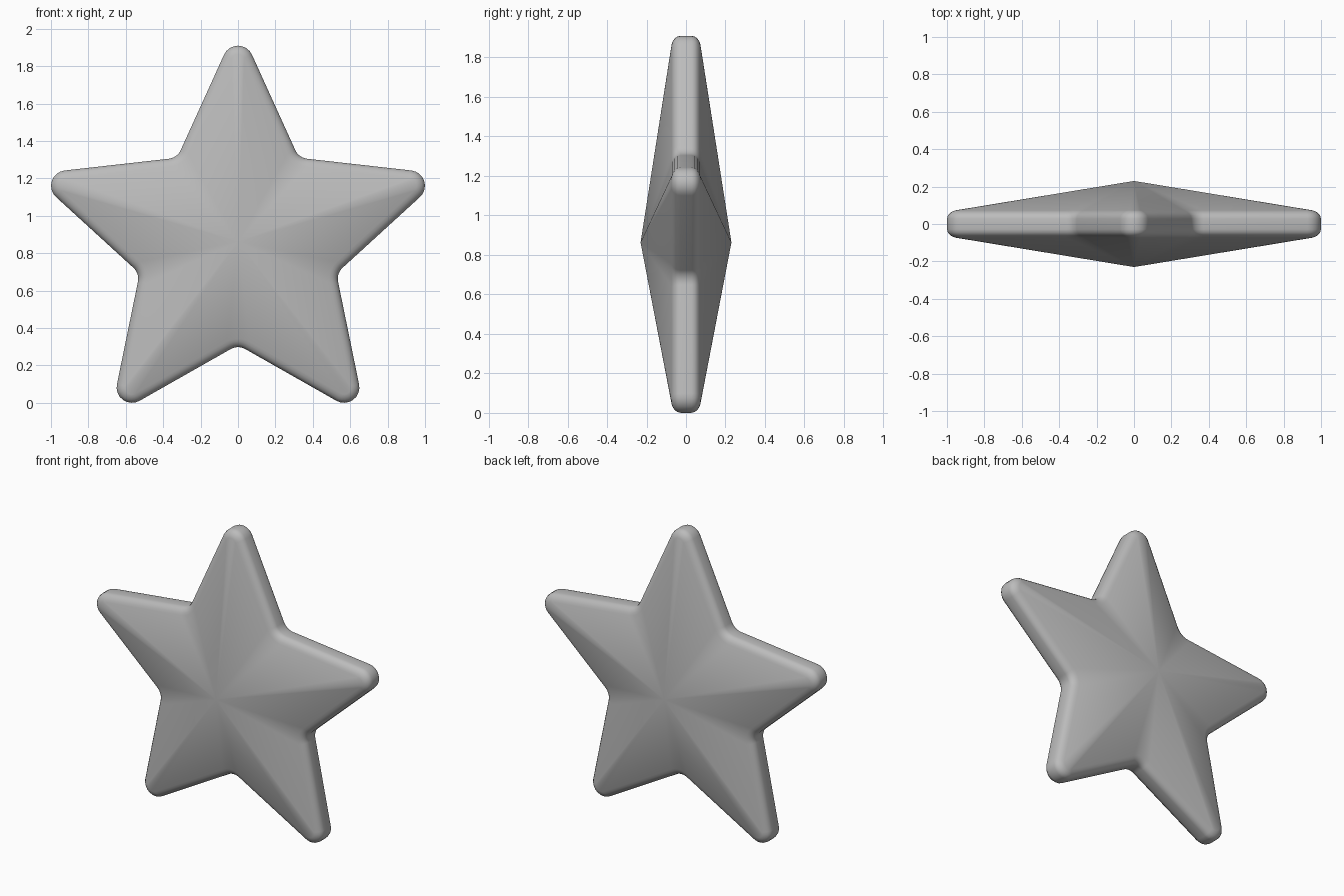
import bpy, bmesh, math
from mathutils import Vector

if "Cube" in bpy.data.objects:
    bpy.data.objects.remove(bpy.data.objects["Cube"])

CENTRE_Z = 0.863
TIP_R, VALLEY_R = 1.163, 0.553      # sharp star corners
TIP_FILLET, VALLEY_FILLET = 0.082, 0.08
APEX = 0.23                         # half thickness at the centre
STEPS = 8                           # segments per rounded corner


def star_outline():
    """Rounded star as (point, outward normal) pairs."""
    half = math.atan2(VALLEY_R * math.sin(math.pi / 5),
                      TIP_R - VALLEY_R * math.cos(math.pi / 5))
    tip_centre = TIP_R - TIP_FILLET / math.sin(half)
    valley_centre = VALLEY_R + VALLEY_FILLET / math.sin(half + math.pi / 5)
    tip_sweep = math.pi / 2 - half
    valley_sweep = math.pi / 2 - half - math.pi / 5
    out = []
    for k in range(5):
        for angle, dist, rad, sweep, sign in (
                (0, tip_centre, TIP_FILLET, tip_sweep, 1),
                (math.pi / 5, valley_centre, VALLEY_FILLET, valley_sweep, -1)):
            a = math.pi / 2 + k * math.tau / 5 + angle
            c = Vector((math.cos(a), math.sin(a))) * dist
            for i in range(STEPS + 1):
                t = a + sign * sweep * (2 * i / STEPS - 1)
                n = Vector((math.cos(t), math.sin(t)))
                out.append((c + n * rad * sign, n))
    return out


outline = star_outline()
bm = bmesh.new()

# Rounded rim: (inset, depth) from front to back
front = [(0.045, -0.073), (0.03, -0.068), (0.015, -0.058), (0.004, -0.045), (0.0, -0.028)]
rim = front + [(d, -y) for d, y in reversed(front)]
rings = []
for inset, y in rim:
    rings.append([bm.verts.new((p.x - n.x * inset, y, p.y - n.y * inset + CENTRE_Z))
                  for p, n in outline])
count = len(outline)
for a, b in zip(rings, rings[1:]):
    for i in range(count):
        j = (i + 1) % count
        bm.faces.new((a[i], a[j], b[j], b[i]))

# Faceted front and back rising to a central point
for ring, y in ((rings[0], -APEX), (rings[-1], APEX)):
    apex = bm.verts.new((0, y, CENTRE_Z))
    for i in range(count):
        bm.faces.new((ring[i], ring[(i + 1) % count], apex))

bmesh.ops.recalc_face_normals(bm, faces=bm.faces)
for f in bm.faces:
    f.smooth = True
mesh = bpy.data.meshes.new("star")
bm.to_mesh(mesh)
bm.free()

grey = bpy.data.materials.new("grey")
grey.diffuse_color = (0.5, 0.5, 0.5, 1)
grey.use_nodes = True
grey.node_tree.nodes["Principled BSDF"].inputs["Base Color"].default_value = grey.diffuse_color
mesh.materials.append(grey)
star = bpy.data.objects.new("star", mesh)
bpy.context.collection.objects.link(star)
